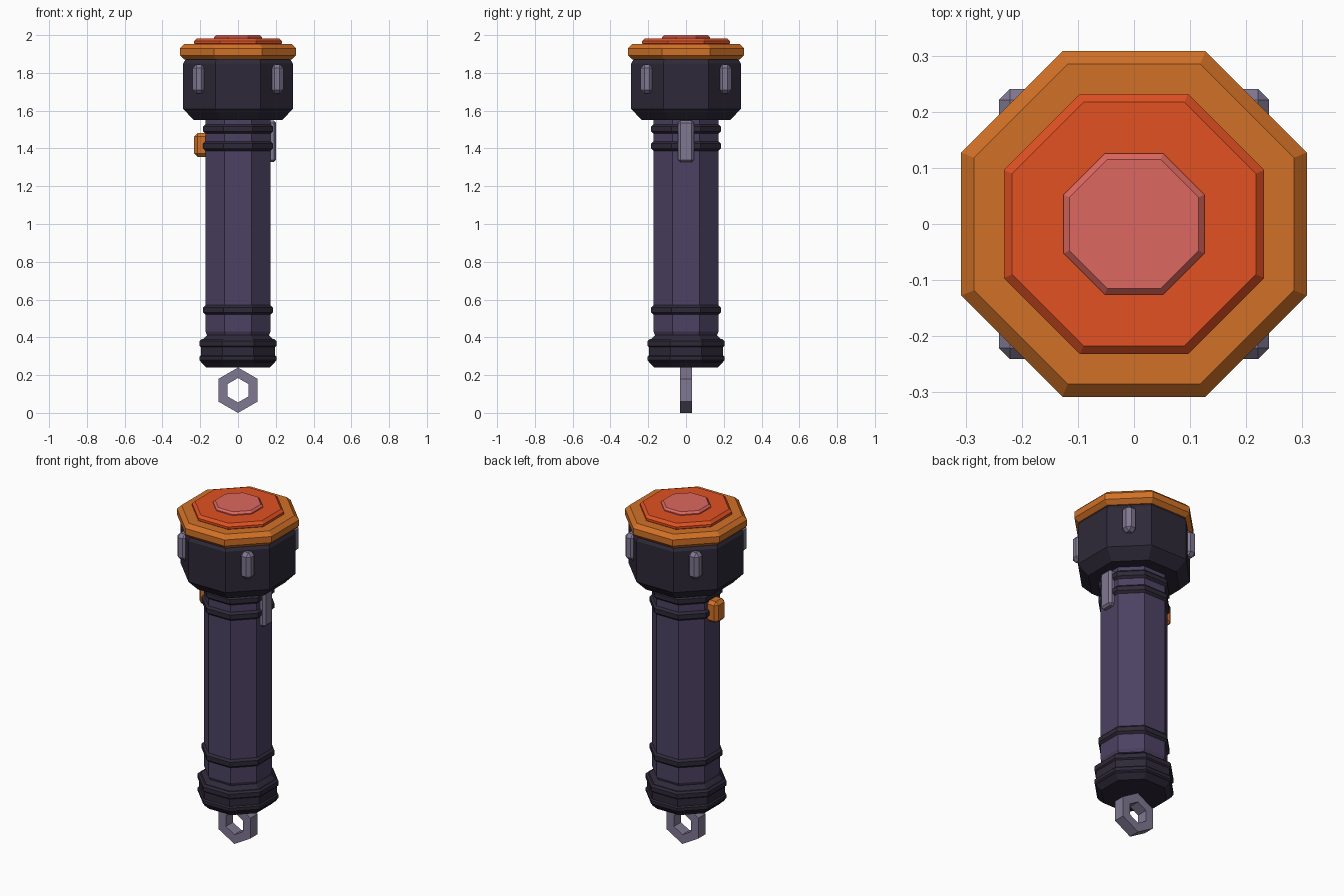
import bpy, bmesh
from math import cos, sin, pi

if "Cube" in bpy.data.objects:
    bpy.data.objects.remove(bpy.data.objects["Cube"])


def material(name, rgb):
    m = bpy.data.materials.new(name)
    m.diffuse_color = (*rgb, 1)
    m.use_nodes = True
    m.node_tree.nodes["Principled BSDF"].inputs["Base Color"].default_value = m.diffuse_color
    return m


PURPLE = material("purple", (0.072, 0.054, 0.122))
DARK = material("dark", (0.027, 0.022, 0.040))
GREY = material("grey", (0.216, 0.188, 0.287))
ORANGE = material("orange", (0.64, 0.165, 0.020))
RED = material("red", (0.75, 0.082, 0.016))
PINK = material("pink", (0.73, 0.135, 0.115))


def finish(bm, name, mat):
    bmesh.ops.recalc_face_normals(bm, faces=bm.faces)
    me = bpy.data.meshes.new(name)
    bm.to_mesh(me)
    bm.free()
    ob = bpy.data.objects.new(name, me)
    bpy.context.collection.objects.link(ob)
    me.materials.append(mat)
    return ob


def lathe(name, profile, mat, sides=8, loop=False):
    """Spin (apothem, z) points into a flat-sided solid, capped or looped."""
    bm = bmesh.new()
    rings = []
    for a, z in profile:
        r = a / cos(pi / sides)
        rings.append([bm.verts.new((r * cos((i + .5) * 2 * pi / sides),
                                    r * sin((i + .5) * 2 * pi / sides), z))
                      for i in range(sides)])
    pairs = list(zip(rings, rings[1:]))
    if loop:
        pairs.append((rings[-1], rings[0]))
    else:
        bm.faces.new(rings[0])
        bm.faces.new(rings[-1])
    for lo, hi in pairs:
        for i in range(sides):
            j = (i + 1) % sides
            bm.faces.new((lo[i], lo[j], hi[j], hi[i]))
    return finish(bm, name, mat)


def disc(name, a, z0, z1, b, mat):
    """Octagonal disc with chamfered rims."""
    return lathe(name, [(a - b, z0), (a, z0 + b), (a, z1 - b), (a - b, z1)], mat)


def block(name, lo, hi, bevel, mat):
    """Chamfered box between two corners."""
    bm = bmesh.new()
    bmesh.ops.create_cube(bm, size=1)
    for v in bm.verts:
        v.co = [(l + h) / 2 + c * (h - l) for l, h, c in zip(lo, hi, v.co)]
    bmesh.ops.bevel(bm, geom=bm.edges[:], offset=bevel, segments=1,
                    affect='EDGES', clamp_overlap=True)
    return finish(bm, name, mat)


# Handle and grip rings
lathe("handle", [(0.158, 0.40), (0.172, 0.43), (0.172, 1.56)], PURPLE)
for i, z in enumerate((0.545, 1.412, 1.503)):
    disc(f"grip_ring_{i + 1}", 0.184, z - 0.026, z + 0.026, 0.013, DARK)

# Tail cap with ribs
lathe("tail_cap", [(0.168, 0.24), (0.197, 0.268), (0.197, 0.38), (0.155, 0.42)], DARK)
for i, (z0, z1) in enumerate(((0.27, 0.308), (0.345, 0.39))):
    disc(f"tail_rib_{i + 1}", 0.204, z0, z1, 0.01, DARK)

# Hexagonal hanging loop
outer, inner = 0.104, 0.056
loop = lathe("hanging_loop", [(inner, -0.033), (outer, -0.033),
                              (outer, 0.033), (inner, 0.033)], GREY, 6, True)
loop.rotation_euler = (pi / 2, 0, 0)
loop.location.z = 0.12

# Head, bezel and lens
lathe("head", [(0.235, 1.55), (0.29, 1.61), (0.29, 1.85), (0.275, 1.875)], DARK)
disc("bezel", 0.308, 1.87, 1.952, 0.023, ORANGE)
disc("lens", 0.232, 1.94, 1.983, 0.015, RED)
disc("lens_centre", 0.126, 1.97, 2.0, 0.011, PINK)

# Four corner lugs on the head
for n, (sx, sy) in enumerate(((1, 1), (-1, 1), (-1, -1), (1, -1))):
    x, y, h = 0.207 * sx, 0.207 * sy, 0.034
    block(f"head_lug_{n + 1}", (x - h, y - h, 1.69), (x + h, y + h, 1.845), 0.02, GREY)

# Switch and pocket clip
block("switch", (-0.232, -0.045, 1.355), (-0.15, 0.045, 1.482), 0.018, ORANGE)
block("pocket_clip", (0.15, -0.042, 1.328), (0.202, 0.042, 1.548), 0.012, GREY)
